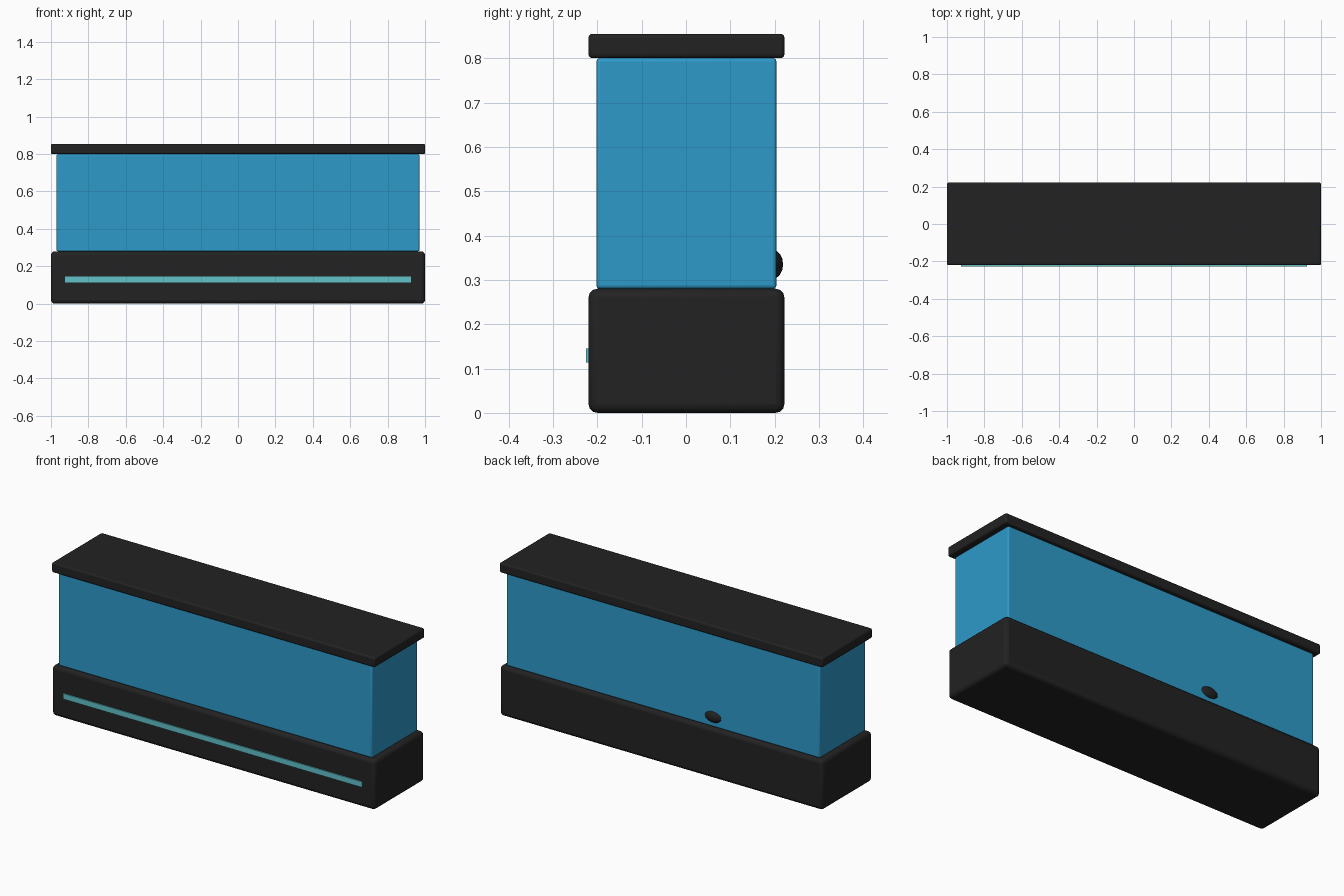
import bpy
import math

cube = bpy.data.objects.get("Cube")
if cube:
    bpy.data.objects.remove(cube, do_unlink=True)


def material(name, rgb):
    m = bpy.data.materials.new(name)
    m.use_nodes = True
    m.diffuse_color = (*rgb, 1)
    m.node_tree.nodes["Principled BSDF"].inputs["Base Color"].default_value = (*rgb, 1)
    return m


black = material("black_plastic", (0.016, 0.016, 0.016))
blue = material("water_blue", (0.027, 0.323, 0.591))
teal = material("light_teal", (0.12, 0.54, 0.59))


def box(name, lo, hi, mat, bevel=0):
    """Box between two corners with optional rounded edges."""
    bpy.ops.mesh.primitive_cube_add(size=1, location=[(a + b) / 2 for a, b in zip(lo, hi)])
    ob = bpy.context.object
    ob.name = name
    ob.scale = [b - a for a, b in zip(lo, hi)]
    bpy.ops.object.transform_apply(location=False, rotation=False, scale=True)
    ob.data.materials.append(mat)
    if bevel:
        mod = ob.modifiers.new("rounded_edges", "BEVEL")
        mod.width = bevel
        mod.segments = 3
        bpy.ops.object.shade_smooth_by_angle(angle=math.radians(35))
    return ob


FRONT, BACK = -0.22, 0.222

# Base cabinet, water tank and lid
box("base", (-1, FRONT, 0), (1, BACK, 0.28), black, 0.02)
box("tank", (-0.97, -0.202, 0.28), (0.97, 0.204, 0.8), blue, 0.008)
box("lid", (-1, FRONT, 0.8), (1, BACK, 0.855), black, 0.009)

# Light strip along the front of the base
box("light_strip", (-0.925, FRONT - 0.006, 0.114), (0.925, FRONT + 0.006, 0.145), teal)

# Small oval knob poking out of the back of the tank
bpy.ops.mesh.primitive_uv_sphere_add(segments=16, ring_count=8, radius=1,
                                     location=(-0.31, 0.195, 0.335))
knob = bpy.context.object
knob.name = "back_knob"
knob.scale = (0.055, 0.024, 0.033)
bpy.ops.object.transform_apply(location=False, rotation=False, scale=True)
knob.data.materials.append(black)
bpy.ops.object.shade_smooth_by_angle(angle=math.radians(30))
